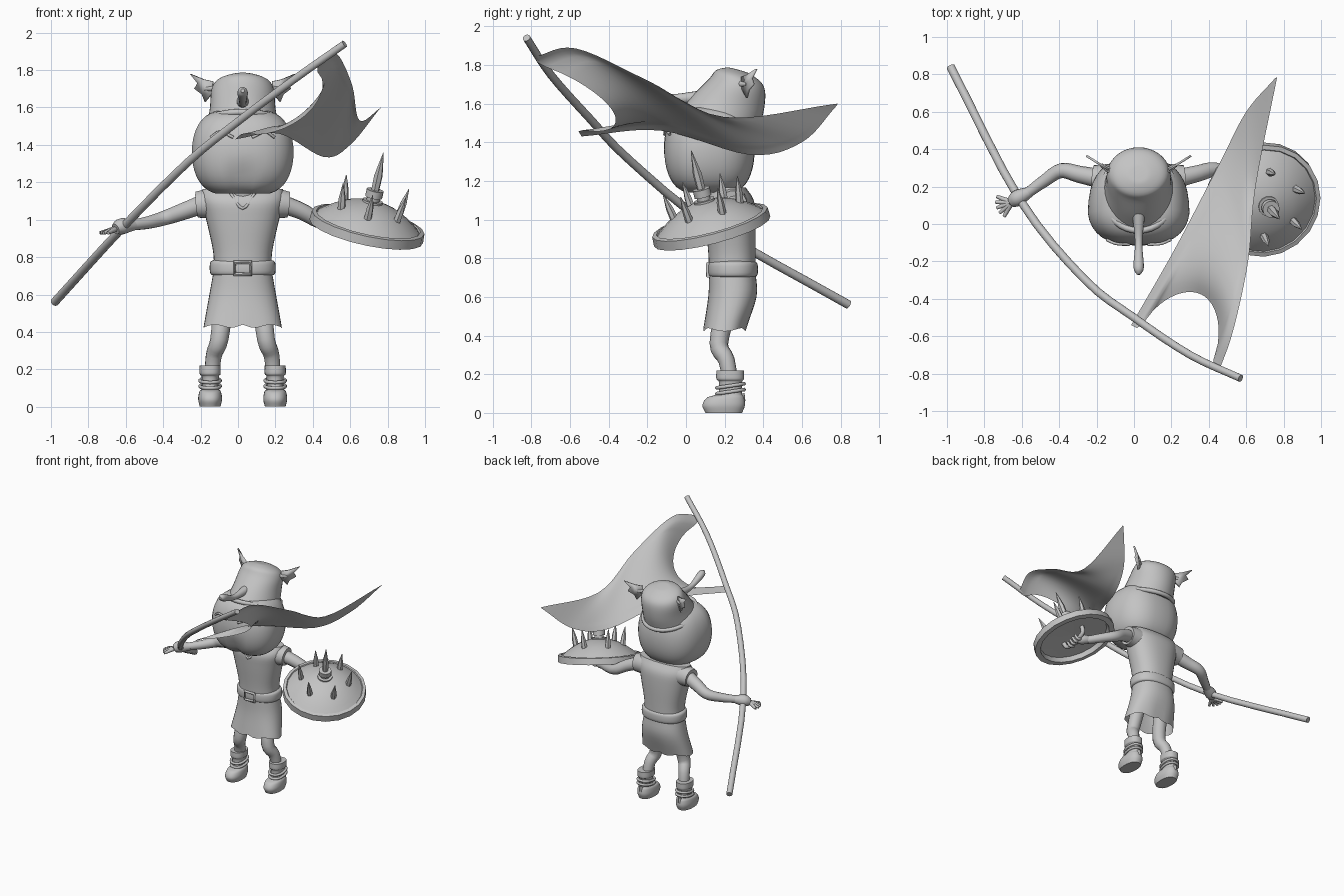
import bpy, bmesh, math
from mathutils import Vector

cube = bpy.data.objects.get("Cube")
if cube:
    bpy.data.objects.remove(cube, do_unlink=True)

CX = .025  # the figure stands slightly off centre
SIDES = (-1, 1)
grey = bpy.data.materials.new("plain_grey")
grey.use_nodes = True
grey.diffuse_color = (.55, .55, .55, 1)
shader = grey.node_tree.nodes["Principled BSDF"]
shader.inputs["Base Color"].default_value = grey.diffuse_color


def finish(name, bm, angle=50):
    """Turn a bmesh into a shaded object."""
    bmesh.ops.recalc_face_normals(bm, faces=bm.faces)
    mesh = bpy.data.meshes.new(name)
    bm.to_mesh(mesh)
    bm.free()
    mesh.materials.append(grey)
    ob = bpy.data.objects.new(name, mesh)
    bpy.context.collection.objects.link(ob)
    bpy.ops.object.select_all(action='DESELECT')
    ob.select_set(True)
    bpy.context.view_layer.objects.active = ob
    bpy.ops.object.shade_smooth_by_angle(angle=math.radians(angle))
    return ob


def loft(name, rings, caps=True, around=True, loop=False, angle=50):
    """Skin a list of equal-length point rows."""
    bm = bmesh.new()
    rows = [[bm.verts.new(p) for p in ring] for ring in rings]
    count = len(rows[0])
    following = rows[1:] + (rows[:1] if loop else [])
    for lower, upper in zip(rows, following):
        for i in range(count if around else count - 1):
            j = (i + 1) % count
            bm.faces.new((lower[i], lower[j], upper[j], upper[i]))
    if caps and not loop:
        bm.faces.new(rows[0])
        bm.faces.new(rows[-1])
    return finish(name, bm, angle)


def spline(points, steps=4):
    """Smooth path through points of any dimension."""
    points = [Vector(p) for p in points]
    first = 2 * points[0] - points[1]
    last = 2 * points[-1] - points[-2]
    padded = [first] + points + [last]
    path = []
    for a, b, c, d in zip(padded, padded[1:], padded[2:], padded[3:]):
        leave, arrive = (c - a) / 2, (d - b) / 2
        for k in range(steps):
            t = k / steps
            ease = t * t * (3 - 2 * t)
            path.append(b.lerp(c, ease) + leave * t * (1 - t) ** 2 - arrive * t * t * (1 - t))
    return path + [points[-1]]


def tube(name, path, start, end=None, sides=14, loop=False, smooth=True, angle=50):
    """Round rod along a path, tapering evenly, or following a list of radii."""
    if isinstance(start, list):
        radii = start
    else:
        end = start if end is None else end
        radii = [start + (end - start) * i / (len(path) - 1) for i in range(len(path))]
    knots = [Vector((*p, r)) for p, r in zip(path, radii)]
    knots = spline(knots) if smooth else knots
    centres = [k.to_3d() for k in knots]
    count = len(knots)
    normal, rings = Vector((.3, .5, .8)), []
    for i, (centre, knot) in enumerate(zip(centres, knots)):
        ahead = centres[(i + 1) % count] if loop else centres[min(i + 1, count - 1)]
        behind = centres[i - 1] if loop else centres[max(i - 1, 0)]
        along = (ahead - behind).normalized()
        normal = (normal - along * normal.dot(along)).normalized()
        across = along.cross(normal)
        turns = [math.tau * k / sides for k in range(sides)]
        rings.append([centre + knot.w * (normal * math.cos(a) + across * math.sin(a)) for a in turns])
    return loft(name, rings, loop=loop, angle=angle)


def section(z, front, back, half, cx=CX, slope=0, power=2.3, sides=36):
    """Rounded outline at a height, optionally leaning up towards the front."""
    points = []
    for k in range(sides):
        turn = math.tau * k / sides
        c, s = (math.copysign(abs(v) ** (2 / power), v) for v in (math.cos(turn), math.sin(turn)))
        y = s * (back - front) / 2
        points.append(Vector((cx + half * c, (front + back) / 2 + y, z - slope * y)))
    return points


def body(name, rows, caps=True, **shape):
    return loft(name, [section(*row, **shape) for row in spline(rows)], caps)


# Head: a full block, broader at the face, with a chin cleft
rows = []
for k in range(-9, 10):
    bulge = math.cos(k / 7) ** .5
    y, depth = .12, .235 * bulge
    rows.append(section(1.36 + .23 * math.sin(k / 7), y - depth, y + depth, .268 * bulge, power=2.6))
head = loft("head", rows)
for v in head.data.vertices:
    v.co.x = CX + (v.co.x - CX) * (1.03 - .4 * max(0, v.co.y - .05))
    if v.co.y < .1 and v.co.z < 1.34:
        v.co.y += .03 * math.exp(-((v.co.x - CX) / .035) ** 2) * min(1, (1.34 - v.co.z) * 10)

# Tilted helmet with brim and nose guard
lean = dict(slope=.27, power=2)
body("helmet", [(1.51, -.03, .37, .19), (1.6, .04, .4, .175), (1.69, .12, .41, .168),
                (1.74, .155, .39, .14), (1.77, .21, .33, .07), (1.775, .25, .29, .02)], **lean)
tube("helmet_brim", section(1.52, -.035, .375, .193, **lean), .017, sides=8, loop=True, smooth=False)
tube("nose_guard", [(CX, .06, 1.63), (CX, -.1, 1.63), (CX, -.23, 1.68), (CX, -.27, 1.69)],
     [.035, .02, .028, .01])

# Eyelids and helmet wings
wing_outline = [(.15, .08), (.06, .05), (0, .04), (0, -.02), (.05, -.07), (.07, -.03), (.12, 0), (.1, .03)]
for s in SIDES:
    tube("eyelid", [(CX + s * .17, -.085, 1.44), (CX + s * .12, -.105, 1.47), (CX + s * .05, -.11, 1.44)],
         .008, sides=8)
    root = Vector((CX + s * .16, .29, 1.7))
    out = Vector((s * .8, .5, 0))
    bm = bmesh.new()
    bm.faces.new([bm.verts.new(root + out * u + Vector((0, 0, v))) for u, v in wing_outline])
    wing = finish("helmet_wing", bm)
    plate = wing.modifiers.new("thickness", 'SOLIDIFY')
    plate.thickness, plate.offset = .012, 0
    tube("wing_root", [root - out * .03, root + out * .05], .02, .01, sides=8)

# Tunic, neck, collar, belt and skirt
body("tunic", [(.72, .12, .36, .155), (.83, .115, .36, .158), (1, .1, .36, .195),
               (1.1, .1, .35, .22), (1.165, .15, .31, .215)])
tube("neck", [(CX, .2, 1.1), (CX, .18, 1.2)], .08)
tube("collar", [(CX - .07, .13, 1.15), (CX, .093, 1.06), (CX + .07, .13, 1.15)], .008, sides=8)
body("belt", [(z, .115 + d, .37 - d, .174 - d) for z, d in ((.7, .02), (.715, 0), (.77, 0), (.785, .02))])
tube("buckle", [(CX + x, .115, .74 + z) for x, z in ((-.043, -.032), (.043, -.032), (.043, .032), (-.043, .032))],
     .011, sides=8, loop=True, smooth=False)
skirt = body("skirt", [(.73, .12, .36, .155), (.6, .115, .365, .178), (.43, .09, .31, .21)], caps=False)
for v in skirt.data.vertices:
    drop = max(0, .6 - v.co.z)
    v.co.z -= .05 * drop * math.cos(6 * math.atan2(v.co.y - .2, v.co.x - CX))

# Sleeves, legs, boots and ankle straps in mirrored pairs
for s in SIDES:
    tube("sleeve", [(CX + s * .08, .235, 1.08), (CX + s * .18, .24, 1.085), (CX + s * .245, .245, 1.08)],
         .09, .07, sides=18)
    tube("leg", [(CX + s * .1, .22, .58), (CX + s * .125, .17, .36), (CX + s * .155, .21, .27),
                 (CX + s * .17, .24, .1)], .054, .037)
    foot = CX + s * .174
    body("boot", [(0, .1, .29, .055), (.04, .085, .305, .064), (.08, .11, .3, .058), (.1, .165, .29, .046),
                  (.16, .17, .29, .045), (.175, .157, .3, .056), (.22, .157, .3, .056)], cx=foot)
    for z in (.11, .14):
        tube("ankle_strap", section(z, .16, .3, .053, cx=foot, slope=-.15), .01,
             sides=8, loop=True, smooth=False)
    tube("spur", [(foot, .29, .1), (foot, .3, .06)], .014, .008, sides=8)

# Right arm with an open hand around the pole
tube("right_arm", [(-.17, .24, 1.09), (-.29, .265, 1.045), (-.39, .285, 1.01), (-.48, .23, .985),
                   (-.57, .165, .97)], .052, .028)
palm = Vector((-.655, .115, .95))
tube("right_palm", [(-.55, .175, .97), (-.62, .14, .965), palm], [.026, .044, .03])
for k in range(5):
    turn = 2.75 + .37 * k
    reach = Vector((math.cos(turn), math.sin(turn), -.25))
    tube("right_finger", [palm + reach * .01, palm + reach * .085], .016, .009, sides=8)

# Curved pole
tube("pole", [(-.98, .84, .56), (-.61, .13, .965), (-.265, -.295, 1.31), (0, -.5, 1.525),
              (.3, -.7, 1.75), (.57, -.825, 1.94)], .023, .02)

# Torn flag: two long edges meeting at the tip, hollowed along the pole
low = spline([(-.015, -.54, 1.43), (.22, -.13, 1.46), (.46, .33, 1.335), (.6, .6, 1.4), (.755, .78, 1.59)], 6)
top = spline([(.455, -.785, 1.84), (.53, -.57, 1.885), (.61, -.2, 1.72), (.65, .2, 1.53), (.765, .785, 1.6)], 6)
hollow = Vector((.17, .34, -.09))
rows = []
for i in range(31):
    s = i / 30
    depth = max(0, math.sin(math.pi * s) - .3) ** .5
    fade = [(1 - j / (len(low) - 1)) ** 3 for j in range(len(low))]
    rows.append([a.lerp(b, s) + hollow * depth * f for a, b, f in zip(low, top, fade)])
loft("flag", rows, caps=False, around=False, angle=80)

# Round tilted shield: dome, rim and hollow back
centre = Vector((.69, .13, .96))
facing = Vector((.22, -.26, 1)).normalized()
right = (Vector((1, 0, 0)) - facing * facing.x).normalized()
rear = facing.cross(right)


def on_shield(turn, radius, height):
    return centre + (right * math.cos(turn) + rear * math.sin(turn)) * radius + facing * height


dome = [(.28 * k / 8, .145 - .12 * (k / 8) ** 2) for k in (.2, 2, 4, 5, 6, 7, 8)]
rim = [(.285, .033), (.308, .028), (.311, -.022), (.27, -.026), (.26, .01), (.01, .03)]
loft("shield", [[on_shield(math.tau * k / 20, r, h) for k in range(20)] for r, h in dome + rim], angle=35)

# Boss and spikes
for name, radius, height in (("boss_base", .055, .13), ("boss_neck", .035, .16), ("boss_ring", .046, .19)):
    tube(name, [on_shield(0, 0, height - .02), on_shield(0, 0, height + .02)], radius, smooth=False)
tube("centre_spike", [on_shield(0, 0, h) for h in (.2, .29, .42)], [.022, .024, .002],
     sides=6, smooth=False, angle=30)
for k in range(6):
    turn = math.radians(25 + 60 * k)
    tube("shield_spike", [on_shield(turn, .16 + h / 6, h) for h in (.08, .15, .23)], [.022, .019, .002],
         sides=6, smooth=False, angle=30)

# Left arm gripping the strap behind the shield
tube("left_arm", [(.22, .24, 1.09), (.34, .27, 1.045), (.43, .29, .995), (.52, .25, .965), (.61, .19, .94)],
     .05, .03)
tube("left_palm", [(.59, .2, .945), (.65, .17, .94), (.7, .14, .935)], [.026, .038, .02])
tube("shield_grip", [on_shield(math.pi / 2, r, .03 - d) for r, d in ((.11, 0), (.08, .06), (-.08, .06), (-.11, 0))],
     .016, sides=10)
for k in range(4):
    knuckle = on_shield(math.pi / 2, .045 - .03 * k, -.04)
    tube("left_finger", [knuckle - right * .02, knuckle + right * .02 - facing * .01,
                         knuckle + right * .035 + facing * .025], .014, .009, sides=8)
